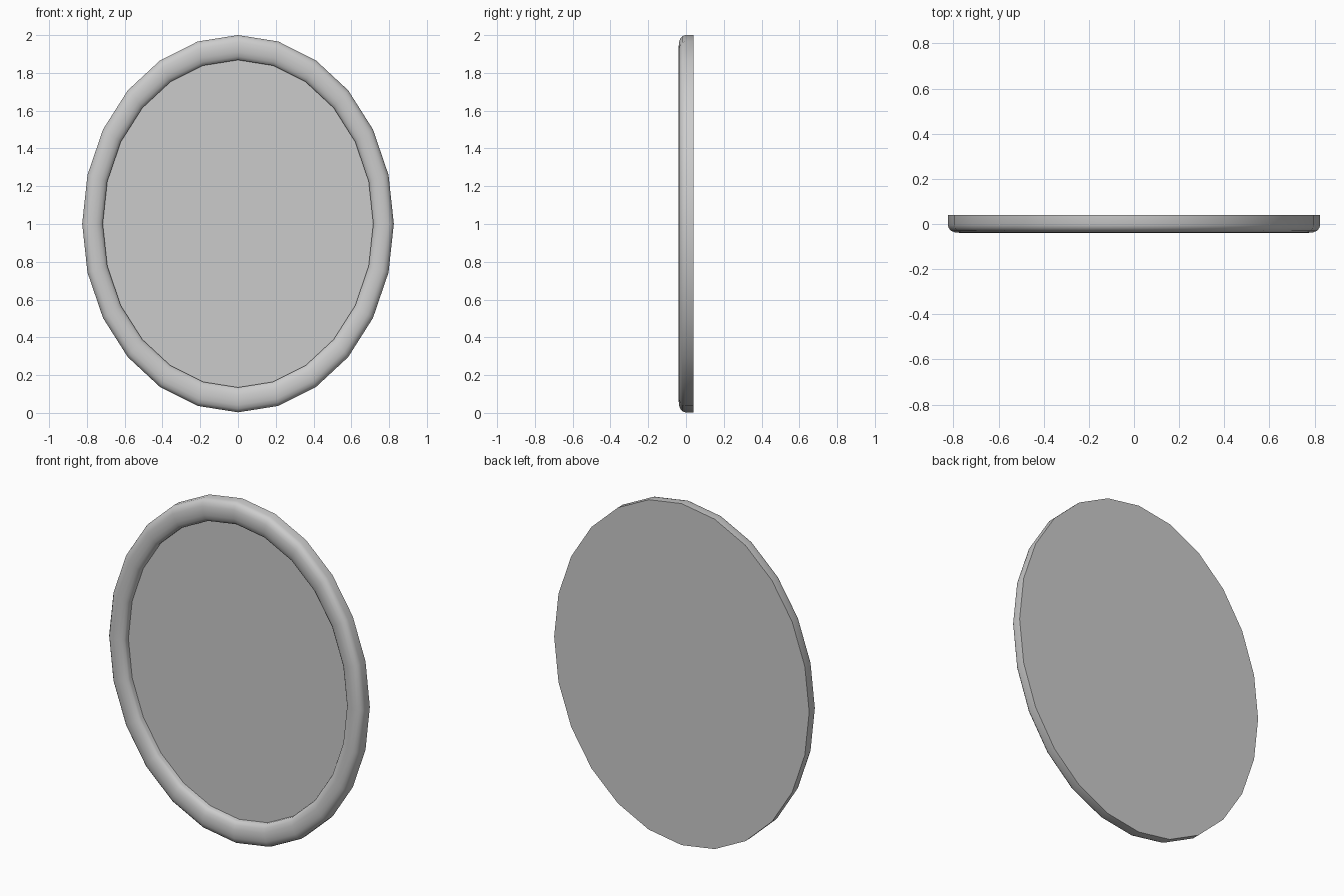
import bpy, bmesh, math

if "Cube" in bpy.data.objects:
    bpy.data.objects.remove(bpy.data.objects["Cube"])

SIDES = 24
HALF_W, HALF_H, CENTRE_Z = 0.825, 0.9985, 1.0015
BACK_Y, GLASS_Y = 0.04, 0.01


def oval(bm, scale, y):
    """One oval ring of vertices at a given depth."""
    return [bm.verts.new((HALF_W * scale * math.sin(2 * math.pi * i / SIDES), y,
                          CENTRE_Z + HALF_H * scale * math.cos(2 * math.pi * i / SIDES)))
            for i in range(SIDES)]


def finish(bm, name):
    bmesh.ops.recalc_face_normals(bm, faces=bm.faces[:])
    mesh = bpy.data.meshes.new(name)
    bm.to_mesh(mesh)
    bm.free()
    obj = bpy.data.objects.new(name, mesh)
    bpy.context.collection.objects.link(obj)
    bpy.ops.object.select_all(action='DESELECT')
    obj.select_set(True)
    bpy.context.view_layer.objects.active = obj
    bpy.ops.object.shade_smooth_by_angle(angle=math.radians(40))
    return obj


# Rounded frame profile (oval scale, depth), swept round as a closed loop
profile = [(0.868, BACK_Y), (1.0, BACK_Y), (1.0, -0.004), (0.995, -0.018),
           (0.982, -0.030), (0.962, -0.037), (0.936, -0.039), (0.910, -0.037),
           (0.887, -0.030), (0.873, -0.020), (0.868, -0.012)]
bm = bmesh.new()
rings = [oval(bm, s, y) for s, y in profile]
for a, b in zip(rings, rings[1:] + rings[:1]):
    for i in range(SIDES):
        j = (i + 1) % SIDES
        bm.faces.new((a[i], a[j], b[j], b[i]))
finish(bm, "frame")

# Flat glass and backing, one slab filling the frame opening
bm = bmesh.new()
front, back = oval(bm, 0.868, GLASS_Y), oval(bm, 0.868, BACK_Y)
bm.faces.new(front)
bm.faces.new(back)
finish(bm, "mirror_panel")
